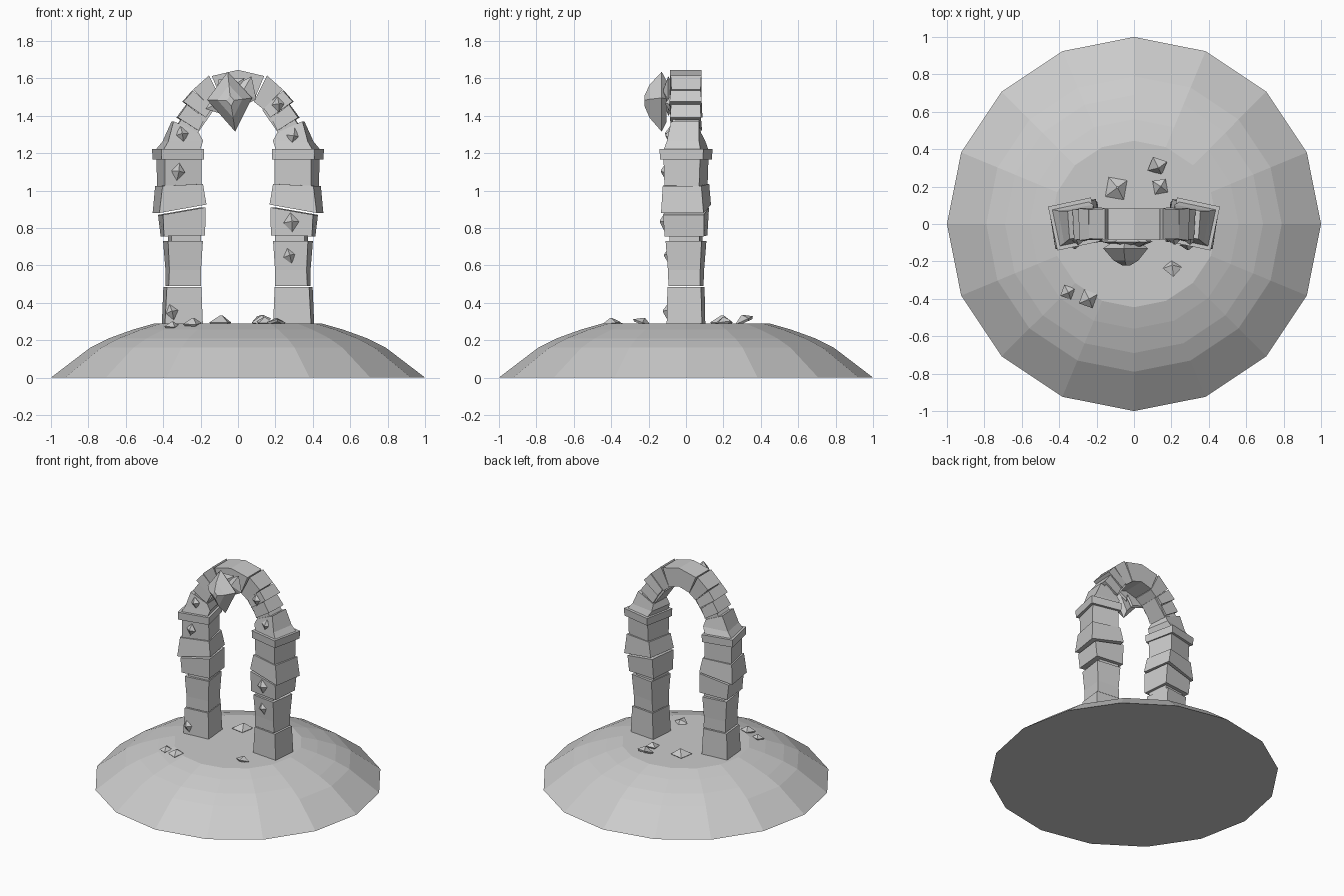
import bpy, bmesh
from math import sin, cos, pi, radians
from mathutils import Vector, Matrix

if "Cube" in bpy.data.objects:
    bpy.data.objects.remove(bpy.data.objects["Cube"])


def finish(name, bm):
    bmesh.ops.recalc_face_normals(bm, faces=bm.faces)
    me = bpy.data.meshes.new(name)
    bm.to_mesh(me)
    bm.free()
    ob = bpy.data.objects.new(name, me)
    bpy.context.collection.objects.link(ob)
    return ob


def loft(bm, rings):
    """Skin a stack of equal-length vertex rings and cap both ends."""
    vs = [[bm.verts.new(p) for p in r] for r in rings]
    n = len(vs[0])
    for a, b in zip(vs, vs[1:]):
        for i in range(n):
            j = (i + 1) % n
            bm.faces.new((a[i], a[j], b[j], b[i]))
    bm.faces.new(vs[0][::-1])
    bm.faces.new(vs[-1])


def section(xi, zi, xo, zo, d, rot):
    """Four corners of a stone joint: inner x/z, outer x/z, half depth, twist."""
    c = Vector(((xi + xo) / 2, 0, 0))
    m = Matrix.Rotation(radians(-rot), 3, 'Z')
    pts = [(xi, -d, zi), (xo, -d, zo), (xo, d, zo), (xi, d, zi)]
    return [m @ (Vector(p) - c) + c for p in pts]


def stone(name, *secs):
    """Make a stone on the right and its mirror on the left."""
    rings = [section(*s) for s in secs]
    for side, s in (("right", 1), ("left", -1)):
        bm = bmesh.new()
        loft(bm, [[(p.x * s, p.y, p.z) for p in r] for r in rings])
        finish(f"{name}_{side}", bm)


# Grassy mound
bm = bmesh.new()
loft(bm, [[(r * cos(i * pi / 8), r * sin(i * pi / 8), z) for i in range(16)]
          for r, z in ((1, 0), (.79, .16), (.69, .21), (.56, .257), (.445, .29))])
finish("mound", bm)

# Pillar stones, bottom to top
stone("pillar_base", (.195, .27, .40, .27, .095, 5), (.205, .485, .39, .485, .09, 6))
stone("pillar_lower", (.205, .49, .38, .49, .085, 6), (.208, .575, .378, .575, .087, 7),
      (.20, .73, .388, .73, .097, 8))
stone("pillar_joint", (.205, .725, .365, .725, .08, 6), (.205, .77, .365, .77, .08, 6))
stone("pillar_middle", (.185, .76, .405, .755, .105, 5), (.185, .91, .415, .87, .11, 7))
stone("pillar_bulge", (.185, .925, .44, .88, .115, 9), (.205, 1.035, .425, 1.025, .105, 11))
stone("pillar_upper", (.215, 1.02, .415, 1.02, .095, 13), (.215, 1.165, .415, 1.165, .10, 13))
stone("pillar_cap", (.205, 1.165, .435, 1.165, .117, 12), (.203, 1.222, .437, 1.222, .12, 12))

# Curving stones of the arch
stone("springer", (.22, 1.22, .42, 1.22, .10, 12), (.20, 1.265, .39, 1.262, .088, 10),
      (.215, 1.31, .35, 1.37, .075, 4))
stone("arch_joint", (.23, 1.29, .325, 1.35, .07, 2), (.13, 1.43, .21, 1.52, .07, 0))
stone("arch_stone_1", (.215, 1.32, .325, 1.39, .083, 3), (.18, 1.385, .275, 1.46, .078, 2))
stone("arch_stone_2", (.175, 1.39, .295, 1.475, .086, 2), (.14, 1.44, .242, 1.535, .08, 2))
stone("arch_stone_3", (.135, 1.435, .24, 1.54, .078, 0), (.085, 1.475, .155, 1.615, .082, 0))

# Keystone
bm = bmesh.new()
prof = [(-.14, 1.612), (0, 1.645), (.14, 1.612), (.085, 1.48), (0, 1.505), (-.085, 1.48)]
loft(bm, [[(x, y, z) for x, z in prof] for y in (-.085, .083)])
finish("keystone", bm)


def crystal(name, loc, rx, ry, h, spin=0, ground=False, tilt=0, lean=(.1, .1)):
    """Four-sided pointed stone, facing front or lying point up."""
    bm = bmesh.new()
    base = [(rx, 0), (0, ry), (-rx, 0), (0, -ry)]
    if ground:
        base = [(rx, ry), (-rx, ry), (-rx, -ry), (rx, -ry)]
    loft(bm, [[(x * k + lean[0] * rx * t, y * k + lean[1] * ry * t, z) for x, y in base]
              for k, z, t in ((.8, -.4 * h, 0), (1, 0, 0), (.1, h, 1))])
    m = Matrix.Rotation(radians(tilt), 4, 'X') @ Matrix.Rotation(radians(spin), 4, 'Z')
    if not ground:
        m = Matrix.Rotation(pi / 2, 4, 'X') @ m
    bm.transform(Matrix.Translation(loc) @ m)
    finish(name, bm)


# Large crystal on the keystone, with broken plates behind it
bm = bmesh.new()
gem = [(-.165, 1.485), (-.055, 1.635), (.075, 1.495), (-.015, 1.315)]
cx, cz = -.04, 1.48
loft(bm, [[(cx + (x - cx) * k, y, cz + (z - cz) * k) for x, z in gem]
          for k, y in ((.7, -.105), (1, -.13), (.55, -.195), (.17, -.222))])
finish("large_crystal", bm)
for i, (x, z, r, a) in enumerate(((-.08, 1.47, .10, 20), (.03, 1.52, .10, 65), (-.05, 1.53, .11, 40))):
    crystal(f"crystal_setting_{i}", (x, -.095, z), r, r * .75, .025, a)

# Small crystals set in the stones
for i, (x, y, z, r, a) in enumerate((
        (-.30, -.085, 1.30, .036, 10), (-.32, -.108, 1.10, .038, -8), (-.355, -.098, .35, .036, 15),
        (.215, -.084, 1.46, .034, 5), (.295, -.083, 1.29, .036, -10),
        (.285, -.113, .83, .042, 5), (.275, -.092, .65, .034, 15))):
    crystal(f"wall_crystal_{i}", (x, y, z), r, r * 1.25, .026, a)

# Loose crystals on the mound
for i, (x, y, z, r, a, t) in enumerate((
        (-.095, .19, .295, .05, -10, 0), (.14, .20, .297, .035, 10, 8), (.125, .31, .305, .04, -20, 25),
        (.205, -.235, .295, .035, 50, -20), (-.355, -.365, .277, .03, -20, 10), (-.245, -.40, .29, .038, -20, 8))):
    crystal(f"loose_crystal_{i}", (x, y, z), r, r * 1.05, r * .75, a, True, t)
